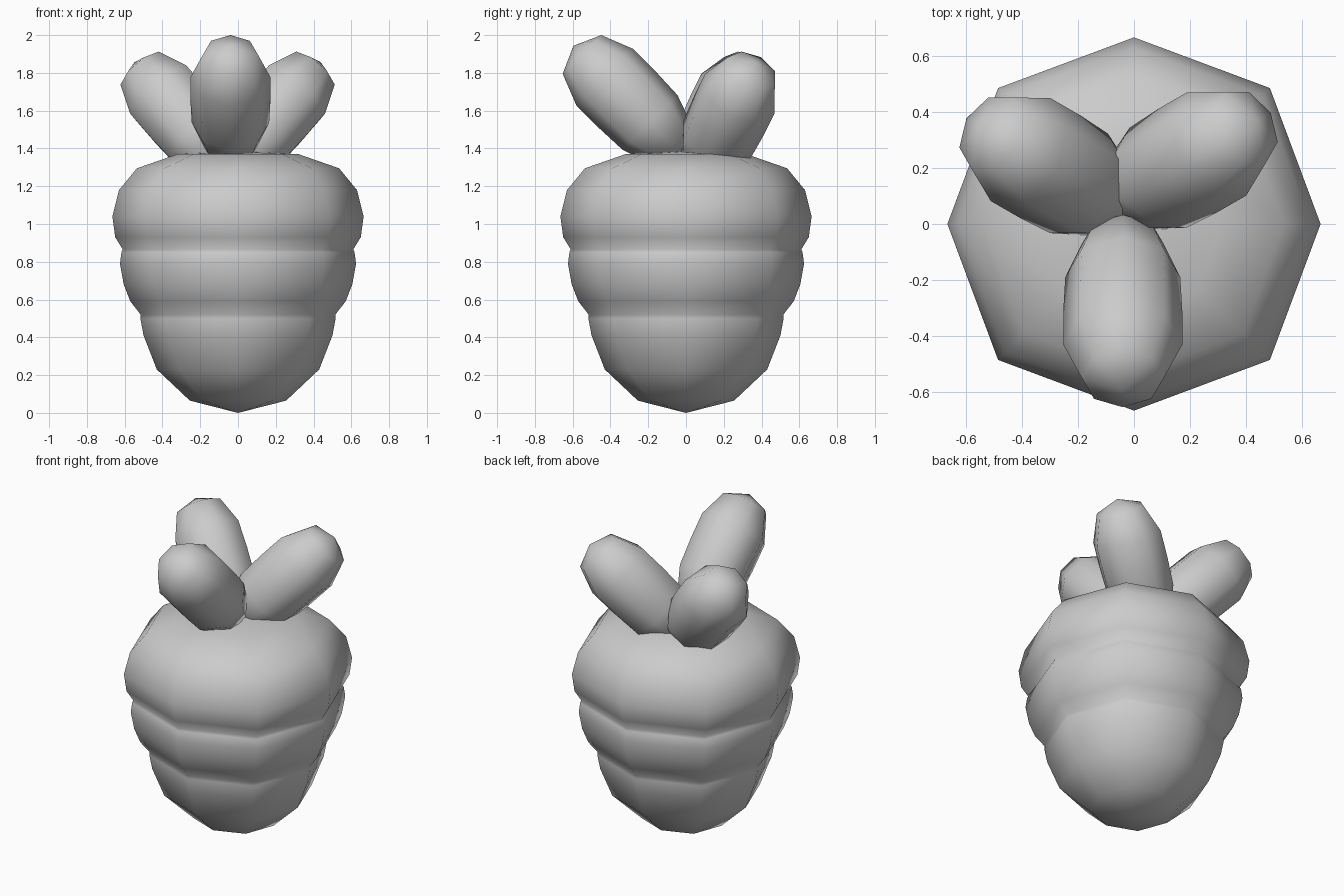
import bpy, bmesh, math
from mathutils import Matrix, Vector

if "Cube" in bpy.data.objects:
    bpy.data.objects.remove(bpy.data.objects["Cube"])

SIDES = 8


def lathe(name, profile, diagonal=1.0, matrix=Matrix()):
    """Eight-sided turned solid; first and last profile points are poles."""
    bm = bmesh.new()
    low = bm.verts.new((0, 0, profile[0][1]))
    high = bm.verts.new((0, 0, profile[-1][1]))
    rings = []
    for r, z in profile[1:-1]:
        ring = []
        for i in range(SIDES):
            a = math.tau * i / SIDES
            s = r * (diagonal if i % 2 else 1.0)
            ring.append(bm.verts.new((s * math.cos(a), s * math.sin(a), z)))
        rings.append(ring)
    for i in range(SIDES):
        j = (i + 1) % SIDES
        for a, b in zip(rings, rings[1:]):
            bm.faces.new((a[i], a[j], b[j], b[i]))
    # pole caps made of four quads each
    for i in range(0, SIDES, 2):
        k = (i + 2) % SIDES
        bm.faces.new((low, rings[0][k], rings[0][i + 1], rings[0][i]))
        bm.faces.new((high, rings[-1][i], rings[-1][i + 1], rings[-1][k]))
    bmesh.ops.transform(bm, matrix=matrix, verts=bm.verts)
    bmesh.ops.recalc_face_normals(bm, faces=bm.faces)
    for f in bm.faces:
        f.smooth = True
    mesh = bpy.data.meshes.new(name)
    bm.to_mesh(mesh)
    bm.free()
    obj = bpy.data.objects.new(name, mesh)
    bpy.context.collection.objects.link(obj)
    return obj


# Root body: three bulging bands, each overhanging the one below
lathe("root_body", [
    (0, 0.0), (0.255, 0.065), (0.43, 0.23), (0.50, 0.41), (0.517, 0.50),
    (0.515, 0.52), (0.57, 0.59), (0.605, 0.68), (0.625, 0.79), (0.617, 0.85),
    (0.61, 0.865), (0.65, 0.93), (0.665, 1.04), (0.63, 1.18), (0.535, 1.295),
    (0.32, 1.37), (0, 1.385)], diagonal=1.03)

# Leaves: stubby capsules leaning outwards at 45 degrees
leaf_profile = [(0, -0.40), (0.145, -0.34), (0.205, -0.17), (0.212, 0.0),
                (0.212, 0.17), (0.145, 0.34), (0, 0.405)]
for name, centre, heading in [
        ("leaf_front", (-0.04, -0.31, 1.657), -90),
        ("leaf_back_right", (0.19, 0.225, 1.57), 30),
        ("leaf_back_left", (-0.30, 0.205, 1.57), 150)]:
    place = (Matrix.Translation(Vector(centre))
             @ Matrix.Rotation(math.radians(heading), 4, 'Z')
             @ Matrix.Rotation(math.radians(45), 4, 'Y'))
    lathe(name, leaf_profile, matrix=place)
